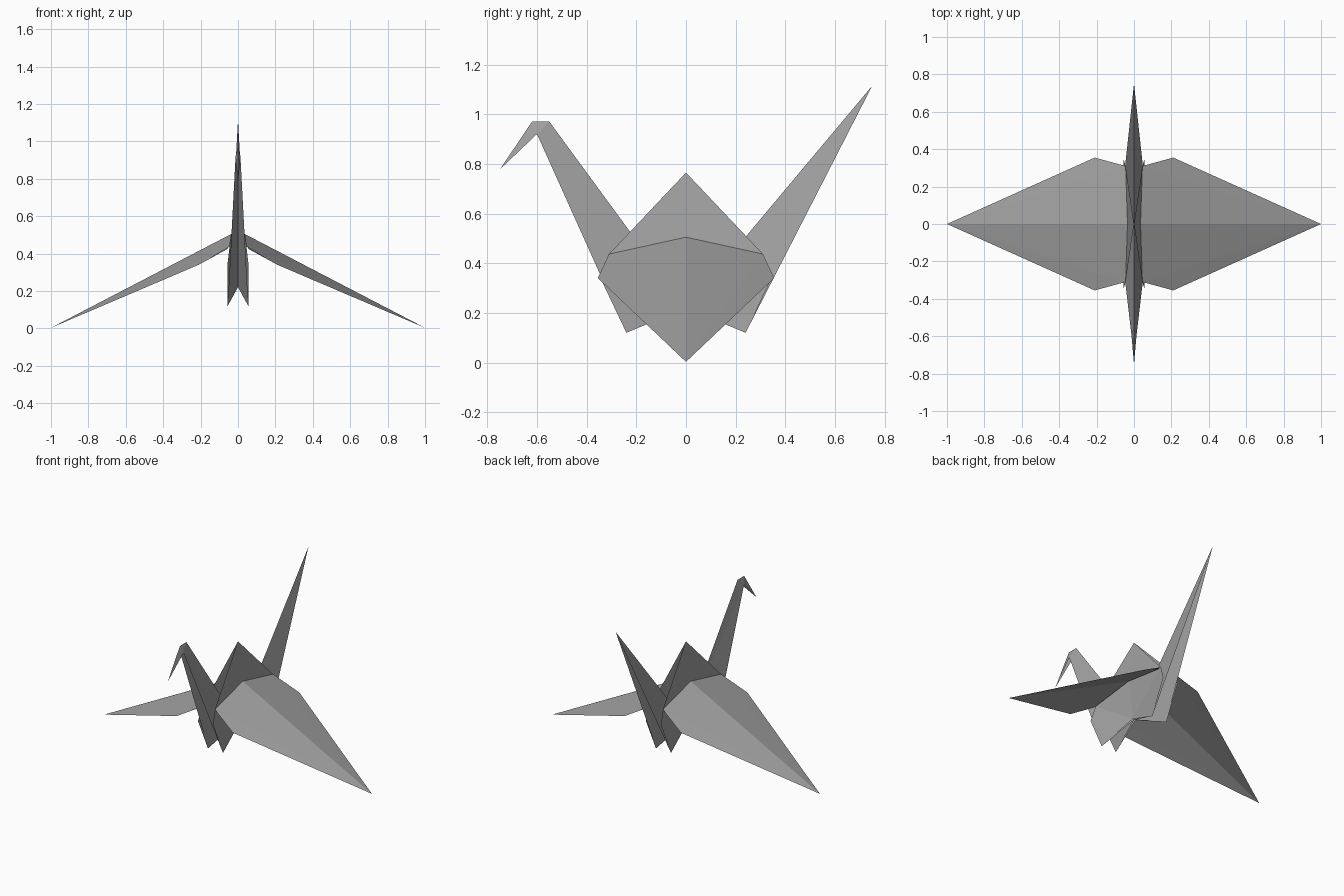
import bpy, bmesh

cube = bpy.data.objects.get("Cube")
if cube:
    bpy.data.objects.remove(cube, do_unlink=True)

paper = bpy.data.materials.new("grey_paper")
paper.use_nodes = True
grey = (0.36, 0.36, 0.36, 1)
paper.diffuse_color = grey
bsdf = paper.node_tree.nodes["Principled BSDF"]
bsdf.inputs["Base Color"].default_value = grey
bsdf.inputs["Roughness"].default_value = 0.8


def sheet(name, faces, mirror=(True, False)):
    """Folded paper from named corner points, mirrored in x and/or y."""
    bm = bmesh.new()
    verts = {}
    for face in faces:
        for p in face:
            if p not in verts:
                verts[p] = bm.verts.new(p)
        bm.faces.new([verts[p] for p in face])
    for axis in range(2):
        if mirror[axis]:
            copy = bmesh.ops.duplicate(bm, geom=bm.verts[:] + bm.edges[:] + bm.faces[:])["geom"]
            for v in [g for g in copy if isinstance(g, bmesh.types.BMVert)]:
                v.co[axis] *= -1
            bmesh.ops.reverse_faces(bm, faces=[g for g in copy if isinstance(g, bmesh.types.BMFace)])
    bmesh.ops.remove_doubles(bm, verts=bm.verts[:], dist=0.0005)
    bmesh.ops.recalc_face_normals(bm, faces=bm.faces[:])
    mesh = bpy.data.meshes.new(name)
    bm.to_mesh(mesh)
    bm.free()
    mesh.materials.append(paper)
    obj = bpy.data.objects.new(name, mesh)
    bpy.context.collection.objects.link(obj)
    return obj


# Shared corners (front half, model's left side)
belly = (0, 0, 0.22)
peak = (0, 0, 0.765)
ridge = (0.035, 0, 0.505)
root = (0.045, -0.31, 0.437)

# Body hump: two sheets meeting in a point at the top
sheet("body_hump", [(peak, root, ridge)], (True, True))

# Body side walls below the wings
foot = (0.057, -0.24, 0.12)
sheet("body_sides", [((0.012, 0, 0.22), foot, (0.056, -0.347, 0.345), root),
                     ((0.012, 0, 0.22), root, ridge)], (True, True))

# Wings: upper sheet with a centre ridge, and the layer folded beneath it
for side, name in ((1, "left_wing"), (-1, "right_wing")):
    tip = (side, 0, 0.003)
    corner = (side * 0.21, -0.355, 0.34)
    top_mid = (side * 0.035, 0, 0.505)
    top_root = (side * 0.045, -0.31, 0.437)
    low_mid = (side * 0.045, 0, 0.475)
    low_root = (side * 0.055, -0.31, 0.425)
    sheet(name, [(tip, top_mid, top_root), (tip, top_root, corner)], (False, True))
    sheet(name + "_underside", [(tip, low_root, low_mid), (tip, corner, low_root)], (False, True))

# Neck: a crease along the back with two open flaps in front
nape = (0, -0.55, 0.97)
throat = (0.013, -0.60, 0.92)
brow = (0, -0.62, 0.97)
sheet("neck", [(belly, (0.055, -0.24, 0.12), throat), (belly, throat, nape)])

# Head and beak folded forward from the neck
beak = (0, -0.75, 0.777)
sheet("head", [(nape, throat, brow), (brow, throat, beak)])

# Tail: creased on top, open behind
sheet("tail", [(belly, (0.055, 0.24, 0.12), (0, 0.75, 1.115))])
